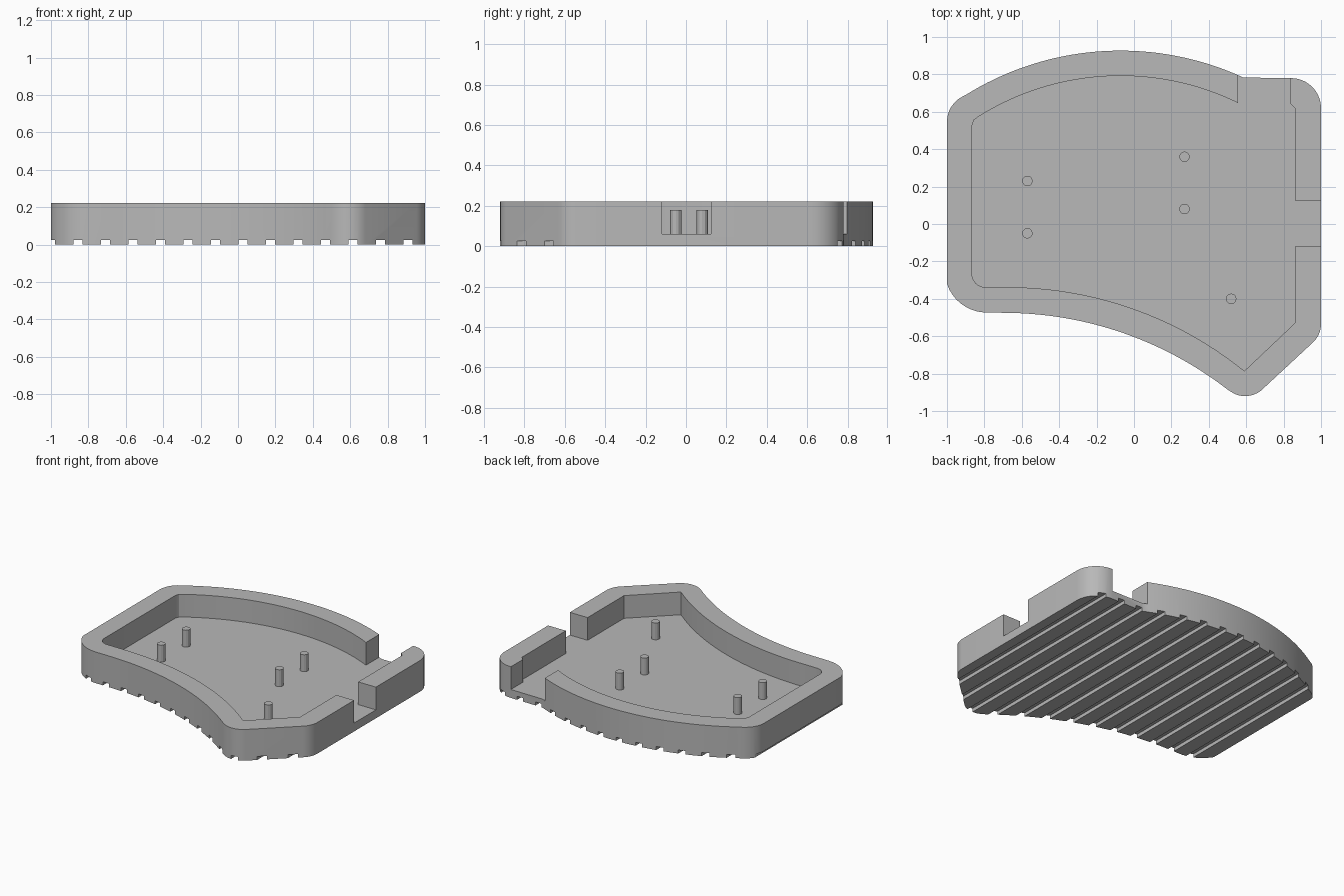
import bpy, bmesh, math
from mathutils import Vector

cube = bpy.data.objects.get("Cube")
if cube:
    bpy.data.objects.remove(cube, do_unlink=True)

HEIGHT, FLOOR = 0.222, 0.06

grey = bpy.data.materials.new("plain_grey")
grey.use_nodes = True
grey.diffuse_color = (0.48, 0.48, 0.48, 1)
grey.node_tree.nodes["Principled BSDF"].inputs["Base Color"].default_value = grey.diffuse_color


def arc(a, mid, b, steps):
    """Points of the circular arc from a through mid to b."""
    a, m, b = Vector(a), Vector(mid), Vector(b)
    d = 2 * (a.x * (m.y - b.y) + m.x * (b.y - a.y) + b.x * (a.y - m.y))
    qa, qm, qb = a.dot(a), m.dot(m), b.dot(b)
    c = Vector(((qa * (m.y - b.y) + qm * (b.y - a.y) + qb * (a.y - m.y)) / d,
                (qa * (b.x - m.x) + qm * (a.x - b.x) + qb * (m.x - a.x)) / d))
    start = math.atan2(a.y - c.y, a.x - c.x)
    turn = (b - c).angle_signed(a - c)
    radius = (a - c).length
    return [(c.x + radius * math.cos(start + turn * i / steps),
             c.y + radius * math.sin(start + turn * i / steps)) for i in range(steps + 1)]


def make_object(name, bm):
    bmesh.ops.recalc_face_normals(bm, faces=bm.faces)
    mesh = bpy.data.meshes.new(name)
    bm.to_mesh(mesh)
    bm.free()
    mesh.materials.append(grey)
    obj = bpy.data.objects.new(name, mesh)
    bpy.context.collection.objects.link(obj)
    return obj


def prism(name, outline, z0, z1):
    bm = bmesh.new()
    base = bm.faces.new([bm.verts.new((x, y, z0)) for x, y in outline])
    top = bmesh.ops.extrude_face_region(bm, geom=[base])["geom"]
    verts = [v for v in top if isinstance(v, bmesh.types.BMVert)]
    bmesh.ops.translate(bm, verts=verts, vec=(0, 0, z1 - z0))
    return make_object(name, bm)


def cut(target, cutter):
    cutter.hide_render = True
    mod = target.modifiers.new("cut", 'BOOLEAN')
    mod.operation = 'DIFFERENCE'
    mod.solver = 'EXACT'
    mod.object = cutter
    bpy.context.view_layer.objects.active = target
    bpy.ops.object.modifier_apply(modifier=mod.name)
    bpy.data.objects.remove(cutter, do_unlink=True)


# Outer body, counter-clockwise from the left front corner
outer = arc((-1, -0.32), (-0.92, -0.43), (-0.8, -0.473), 8)
outer += arc((-0.68, -0.475), (0, -0.604), (0.5, -0.885), 28)
outer += arc((0.515, -0.895), (0.585, -0.92), (0.68, -0.89), 8)
outer += arc((0.955, -0.635), (0.988, -0.59), (1, -0.54), 6)
outer += arc((1, 0.62), (0.953, 0.733), (0.84, 0.78), 10)
outer += arc((0.585, 0.783), (-0.07, 0.927), (-0.9, 0.69), 36)
outer += arc((-0.92, 0.68), (-0.975, 0.63), (-1, 0.55), 6)
body = prism("tray_body", outer, 0, HEIGHT)

# Hollow with the side notch and the back opening
inner = arc((-0.865, -0.28), (-0.845, -0.318), (-0.79, -0.337), 5)
inner += arc((-0.68, -0.338), (0, -0.455), (0.59, -0.786), 28)
inner += [(0.86, -0.53), (0.86, -0.12), (1.1, -0.12), (1.1, 0.125), (0.86, 0.125),
          (0.86, 0.62), (0.835, 0.645), (0.835, 1), (0.556, 1)]
inner += arc((0.556, 0.647), (-0.07, 0.792), (-0.83, 0.575), 32)
inner += [(-0.855, 0.557), (-0.865, 0.53)]
cut(body, prism("hollow_cutter", inner, FLOOR, HEIGHT + 0.1))

# Parallel grooves across the underside
bm = bmesh.new()
for k in range(-7, 7):
    box = bmesh.ops.create_cube(bm, size=1)["verts"]
    bmesh.ops.scale(bm, verts=box, vec=(0.048, 2.4, 0.05))
    bmesh.ops.translate(bm, verts=box, vec=(0.026 + 0.147 * k, 0, 0))
cut(body, make_object("groove_cutter", bm))

body.data.shade_smooth()
body.data.set_sharp_from_angle(angle=math.radians(25))

# Mounting posts on the floor
for i, (x, y) in enumerate([(-0.57, 0.23), (-0.57, -0.05), (0.27, 0.36),
                            (0.27, 0.08), (0.52, -0.4)]):
    ring = [(x + 0.028 * math.cos(math.tau * s / 12),
             y + 0.028 * math.sin(math.tau * s / 12)) for s in range(12)]
    prism(f"mounting_post_{i + 1}", ring, FLOOR - 0.01, 0.18)
